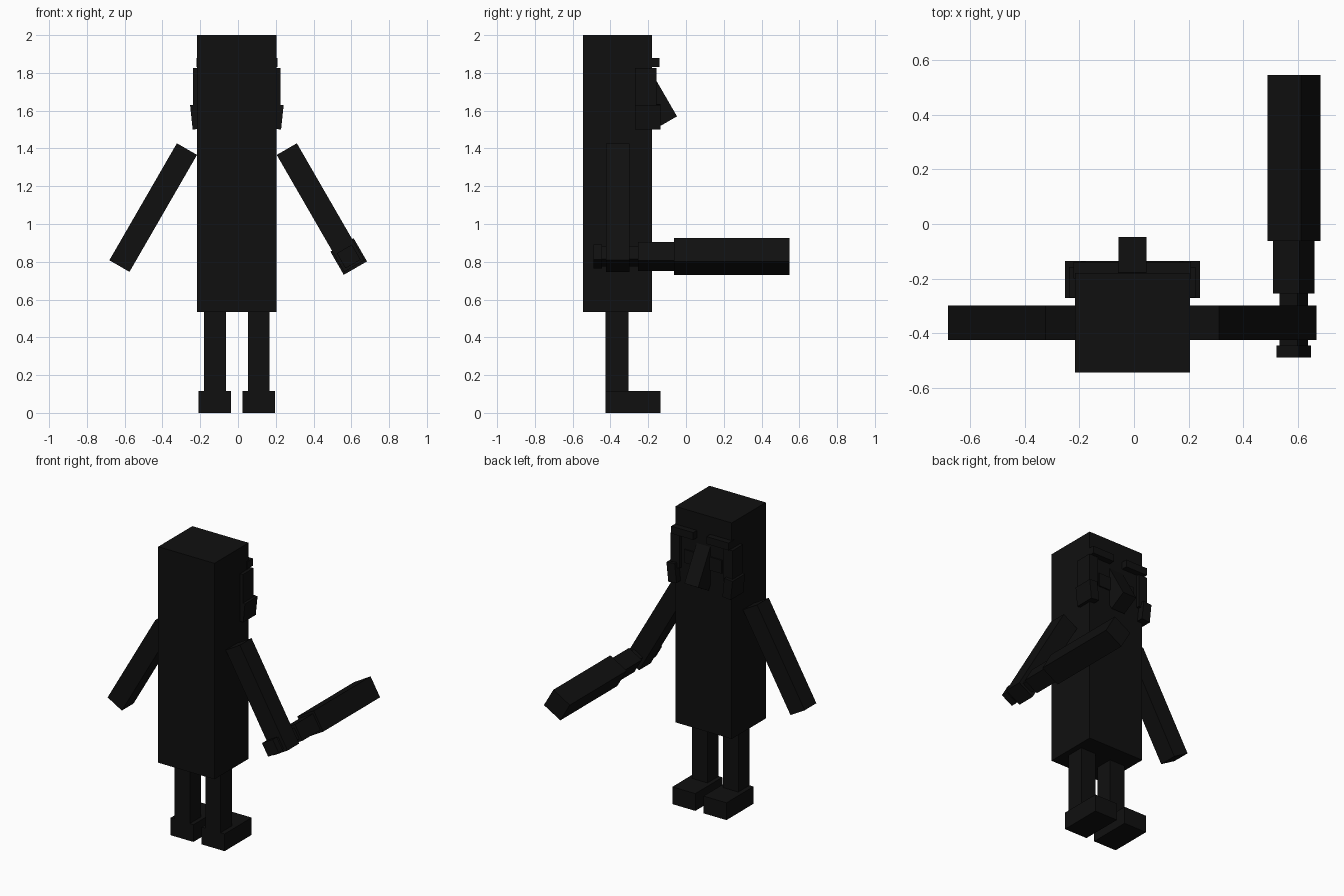
import bpy
from math import radians

if "Cube" in bpy.data.objects:
    bpy.data.objects.remove(bpy.data.objects["Cube"])

black = bpy.data.materials.new("matte_black")
black.diffuse_color = (0.005, 0.005, 0.005, 1)
black.use_nodes = True
black.node_tree.nodes["Principled BSDF"].inputs["Base Color"].default_value = black.diffuse_color


def box(name, center, size, rot=(0, 0, 0)):
    """Box with given centre, full size and rotation in degrees."""
    bpy.ops.mesh.primitive_cube_add(size=1, location=center,
                                    rotation=[radians(a) for a in rot])
    ob = bpy.context.object
    ob.name = name
    ob.scale = size
    ob.data.materials.append(black)
    return ob


def span(name, x, y, z):
    """Upright box from its limits on each axis."""
    lims = (x, y, z)
    return box(name, [(a + b) / 2 for a, b in lims], [b - a for a, b in lims])


MID = -0.006  # symmetry plane of the figure

# Torso and head are one block
span("body", (-0.217, 0.205), (-0.545, -0.18), (0.535, 2.0))

# Paired parts
for side, s in (("left", -1), ("right", 1)):
    def sx(a, b):
        return tuple(sorted((MID + s * a, MID + s * b)))

    span(side + "_leg", sx(0.058, 0.173), (-0.425, -0.305), (0.1, 0.54))
    span(side + "_foot", sx(0.031, 0.203), (-0.425, -0.135), (0, 0.117))
    box(side + "_arm", (MID + s * 0.443, -0.362, 1.087), (0.123, 0.125, 0.715),
        (0, -30 * s, 0))
    # Face details
    span(side + "_brow", sx(0.05, 0.215), (-0.2, -0.14), (1.83, 1.88))
    span(side + "_eye", sx(0.04, 0.14), (-0.19, -0.172), (1.64, 1.73))
    span(side + "_sideburn", sx(0.165, 0.232), (-0.27, -0.157), (1.6, 1.825))
    box(side + "_jaw", (MID + s * 0.21, -0.203, 1.568), (0.062, 0.135, 0.13),
        (0, 6 * s, 0))

# Sloping nose
box("nose", (MID, -0.169, 1.65), (0.103, 0.13, 0.26), (30, 0, 0))

# Held club, stepping up in thickness along its length
for name, y0, y1, w in (("club_pommel", -0.49, -0.445, 0.092),
                        ("club_handle", -0.45, -0.25, 0.077),
                        ("club_collar", -0.255, -0.055, 0.111),
                        ("club_head", -0.063, 0.547, 0.142)):
    box(name, (0.586, (y0 + y1) / 2, 0.828), (w, y1 - y0, w), (0, -30, 0))
